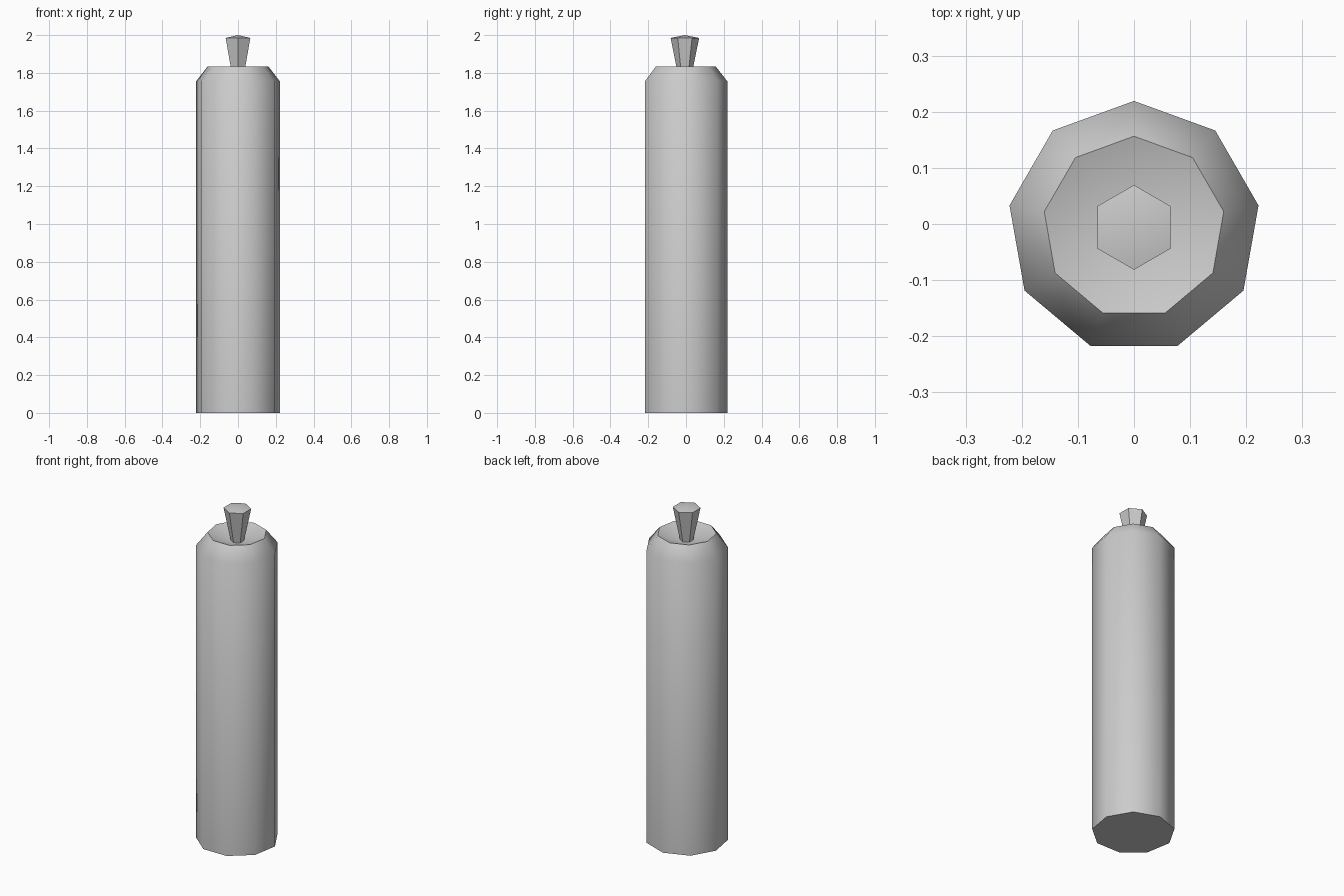
import bpy, bmesh
from math import pi, cos, sin, radians

if "Cube" in bpy.data.objects:
    bpy.data.objects.remove(bpy.data.objects["Cube"])

CY = -0.006  # the odd-sided outline puts its axis slightly forward


def lathe(name, sides, profile):
    """Turn (radius, z) points round the axis; radius 0 makes a tip."""
    bm = bmesh.new()
    rings = []
    for r, z in profile:
        if r == 0:
            rings.append([bm.verts.new((0, CY, z))])
        else:
            angles = [pi / 2 + 2 * pi * i / sides for i in range(sides)]
            rings.append([bm.verts.new((r * cos(a), CY + r * sin(a), z)) for a in angles])
    for lo, hi in zip(rings, rings[1:]):
        for i in range(sides):
            j = (i + 1) % sides
            if len(hi) == 1:
                bm.faces.new((lo[i], lo[j], hi[0]))
            else:
                bm.faces.new((lo[i], lo[j], hi[j], hi[i]))
    bm.faces.new(rings[0][::-1])  # flat base
    bmesh.ops.recalc_face_normals(bm, faces=bm.faces)
    mesh = bpy.data.meshes.new(name)
    bm.to_mesh(mesh)
    bm.free()
    obj = bpy.data.objects.new(name, mesh)
    bpy.context.collection.objects.link(obj)
    bpy.ops.object.select_all(action='DESELECT')
    obj.select_set(True)
    bpy.context.view_layer.objects.active = obj
    bpy.ops.object.shade_smooth_by_angle(angle=radians(45))
    return obj


# Wax column: nine sides, sloped shoulder, shallow hollow in the top
lathe("candle_body", 9, [(0.2253, 0), (0.2253, 1.755), (0.1624, 1.835), (0, 1.78)])

# Wick: six sides, flaring upwards to a low point
lathe("wick", 6, [(0.034, 1.78), (0.0755, 1.985), (0, 2.0)])
